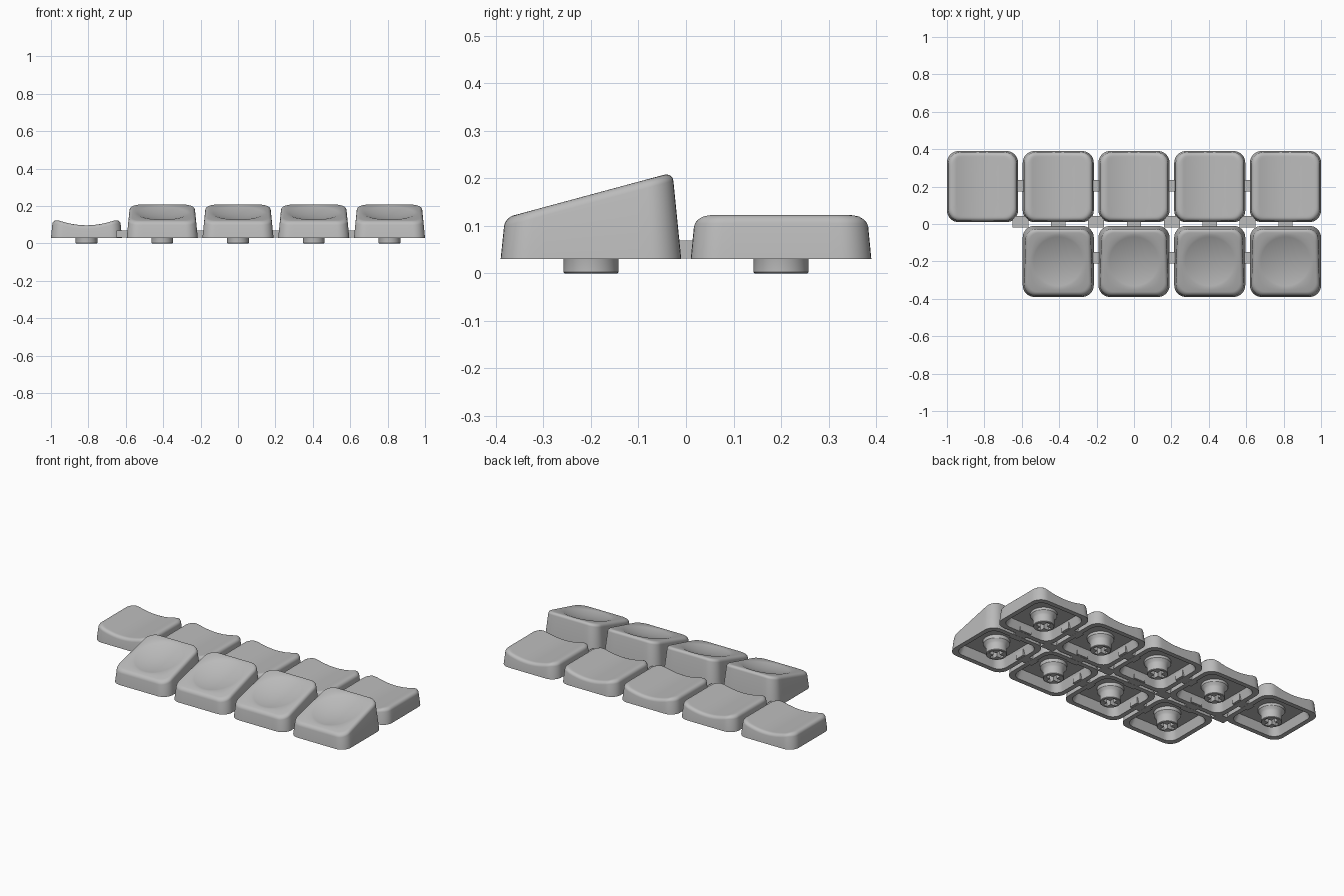
import bpy, bmesh
from math import sin, cos, pi, hypot, radians

if "Cube" in bpy.data.objects:
    bpy.data.objects.remove(bpy.data.objects["Cube"], do_unlink=True)

PITCH, HALF, BASE, ROW_Y = 0.405, 0.19, 0.03, 0.2
BEVEL, DISH_R, SCOOP_W = 0.018, 0.143, 0.148

grey = bpy.data.materials.new("plain grey plastic")
grey.use_nodes = True
grey.diffuse_color = (0.5, 0.5, 0.5, 1)
grey.node_tree.nodes["Principled BSDF"].inputs["Base Color"].default_value = (0.5, 0.5, 0.5, 1)


def loft(name, rings):
    """Bridge equal rings of points and close both ends."""
    bm = bmesh.new()
    loops = [[bm.verts.new(p) for p in ring] for ring in rings]
    n = len(loops[0])
    for a, b in zip(loops, loops[1:]):
        for i in range(n):
            j = (i + 1) % n
            bm.faces.new((a[i], a[j], b[j], b[i]))
    bm.faces.new(loops[0])
    bm.faces.new(loops[-1])
    bmesh.ops.recalc_face_normals(bm, faces=bm.faces)
    mesh = bpy.data.meshes.new(name)
    bm.to_mesh(mesh)
    bm.free()
    return finish(mesh)


def finish(mesh):
    if not mesh.materials:
        mesh.materials.append(grey)
    mesh.shade_smooth()
    mesh.set_sharp_from_angle(angle=radians(35))
    return mesh


def add(name, mesh, loc=(0, 0, 0)):
    ob = bpy.data.objects.new(name, mesh)
    ob.location = loc
    bpy.context.collection.objects.link(ob)
    return ob


def rounded_square(half, radius, arc=8, side=10):
    """Outline with divided straight sides and round corners."""
    pts = []
    c = half - radius
    for q in range(4):
        quarter = [(half, -c + 2 * c * i / side) for i in range(side)]
        quarter += [(c + radius * cos(pi / 2 * i / arc), c + radius * sin(pi / 2 * i / arc))
                    for i in range(arc)]
        for x, y in quarter:
            for _ in range(q):
                x, y = -y, x
            pts.append((x, y))
    return pts


def scoop_top(x, y):
    return 0.123 - 0.026 * max(0, 1 - (x / SCOOP_W) ** 2)


def sloped_top(x, y):
    dish = 0.022 * max(0, 1 - (hypot(x, y) / DISH_R) ** 2)
    return 0.166 + 0.27 * y - dish


def cap_mesh(name, top, ceiling, dished):
    outline = rounded_square(HALF, 0.062)
    flat = lambda half, z: [(x * half / HALF, y * half / HALF, z) for x, y in outline]
    # Underside cavity, bottom lip and outer wall
    rings = [flat(0.146, ceiling), flat(0.162, BASE), flat(HALF, BASE)]
    # Rounded upper edge
    rim = []
    for step in range(6):
        a = pi / 2 * step / 5
        inset, drop = BEVEL * (1 - cos(a)), BEVEL * (1 - sin(a))
        rim = []
        for x, y in outline:
            z = top(x * 0.92, y * 0.92) - drop
            k = 1 - (inset + 0.1 * (z - BASE)) / HALF
            rim.append((x * k, y * k, top(x * k, y * k) - drop))
        rings.append(rim)
    # Top surface, closing in on the middle
    if dished:
        circle = [(x * DISH_R / hypot(x, y), y * DISH_R / hypot(x, y)) for x, y in outline]
        flats = [[(rx + (cx - rx) * t, ry + (cy - ry) * t)
                  for (rx, ry, _), (cx, cy) in zip(rim, circle)] for t in (0.5, 1)]
        flats += [[(x * i / 12, y * i / 12) for x, y in circle] for i in range(11, 0, -1)]
    else:
        flats = [[(x * i / 20, y * i / 20) for x, y, _ in rim] for i in range(19, 0, -1)]
    rings += [[(x, y, top(x, y)) for x, y in ring] for ring in flats]
    return loft(name, rings)


def box_mesh(name, size):
    bm = bmesh.new()
    bmesh.ops.create_cube(bm, size=1)
    bmesh.ops.scale(bm, vec=size, verts=bm.verts)
    mesh = bpy.data.meshes.new(name)
    bm.to_mesh(mesh)
    bm.free()
    mesh.materials.append(grey)
    return mesh


def stem_mesh():
    """Flared post with a cross-shaped socket."""
    profile = [(0.055, 0), (0.058, 0.003), (0.058, 0.042), (0.062, 0.052), (0.073, 0.065), (0.075, 0.092)]
    post = add("post", loft("post", [[(r * cos(2 * pi * i / 48), r * sin(2 * pi * i / 48), z)
                                      for i in range(48)] for r, z in profile]))
    helpers = [post]
    for size in ((0.087, 0.025, 0.14), (0.025, 0.087, 0.14)):
        cutter = add("socket_cutter", box_mesh("socket_cutter", size))
        cutter.hide_render = True
        mod = post.modifiers.new("socket", 'BOOLEAN')
        mod.operation, mod.solver, mod.object = 'DIFFERENCE', 'EXACT', cutter
        helpers.append(cutter)
    bpy.context.view_layer.update()
    graph = bpy.context.evaluated_depsgraph_get()
    mesh = bpy.data.meshes.new_from_object(post.evaluated_get(graph))
    mesh.name = "stem"
    for ob in helpers:
        bpy.data.objects.remove(ob, do_unlink=True)
    return finish(mesh)


scoop = cap_mesh("scooped_cap", scoop_top, 0.08, False)
wedge = cap_mesh("dished_cap", sloped_top, 0.085, True)
stem = stem_mesh()

# Caps with their stems, five at the back and four in front
for name, mesh, y, first in (("back", scoop, ROW_Y, -2), ("front", wedge, -ROW_Y, -1)):
    for i in range(first, 3):
        add(name + "_cap", mesh, (i * PITCH, y, 0))
        add(name + "_stem", stem, (i * PITCH, y, 0))

# Small bars joining neighbours within each row
side_bar = box_mesh("side_bar", (0.11, 0.06, 0.038))
for y, first in ((0.205, -2), (-0.18, -1)):
    for i in range(first, 2):
        add("side_bar", side_bar, ((i + 0.5) * PITCH, y, 0.05))

# Bars joining the two rows, at the corners and at the middles of the caps
corner_bar = box_mesh("corner_bar", (0.085, 0.06, 0.038))
middle_bar = box_mesh("middle_bar", (0.075, 0.1, 0.038))
for i in range(-2, 2):
    add("corner_bar", corner_bar, ((i + 0.5) * PITCH, 0.012, 0.05))
    add("middle_bar", middle_bar, ((i + 1) * PITCH, 0, 0.05))
